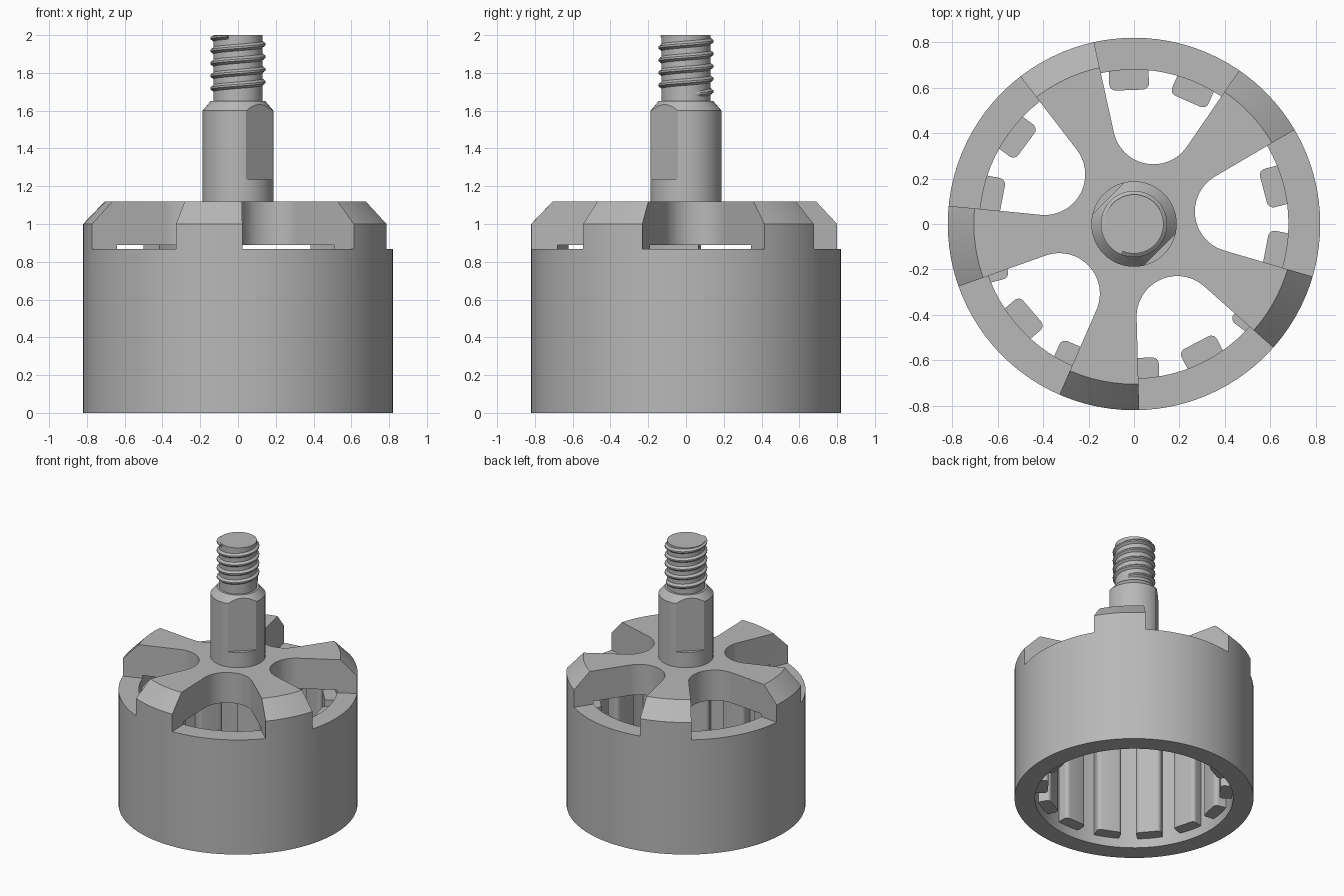
import bpy, bmesh, math
from mathutils import Matrix

cube = bpy.data.objects.get("Cube")
if cube:
    bpy.data.objects.remove(cube, do_unlink=True)

grey = bpy.data.materials.new("satin grey")
grey.use_nodes = True
COLOR = (0.48, 0.48, 0.48, 1)
grey.diffuse_color = COLOR
grey.node_tree.nodes["Principled BSDF"].inputs["Base Color"].default_value = COLOR


def finish(bm, name):
    """Turn a bmesh into a named object."""
    bmesh.ops.recalc_face_normals(bm, faces=bm.faces)
    mesh = bpy.data.meshes.new(name)
    bm.to_mesh(mesh)
    bm.free()
    mesh.materials.append(grey)
    obj = bpy.data.objects.new(name, mesh)
    bpy.context.collection.objects.link(obj)
    return obj


def lathe(name, profile, steps):
    """Spin an open (radius, z) profile that starts and ends on the axis."""
    bm = bmesh.new()
    verts = [bm.verts.new((r, 0, z)) for r, z in profile]
    edges = [bm.edges.new(pair) for pair in zip(verts, verts[1:])]
    bmesh.ops.spin(bm, geom=verts + edges, cent=(0, 0, 0), axis=(0, 0, 1),
                   angle=math.tau, steps=steps)
    bmesh.ops.remove_doubles(bm, verts=bm.verts, dist=1e-5)
    return finish(bm, name)


def prisms(name, outline, z0, z1, angles):
    """Extrude an outline and repeat it, turned about z, at each angle."""
    bm = bmesh.new()
    for a in angles:
        turn = Matrix.Rotation(math.radians(a), 4, "Z")
        low = [bm.verts.new((x, y, z0)) for x, y in outline]
        high = [bm.verts.new((x, y, z1)) for x, y in outline]
        bm.faces.new(low)
        bm.faces.new(high)
        for i in range(len(outline)):
            j = (i + 1) % len(outline)
            bm.faces.new((low[i], low[j], high[j], high[i]))
        bmesh.ops.transform(bm, matrix=turn, verts=low + high)
    return finish(bm, name)


def select(obj):
    bpy.ops.object.select_all(action="DESELECT")
    obj.select_set(True)
    bpy.context.view_layer.objects.active = obj


def cut(obj, cutter):
    mod = obj.modifiers.new("cut", "BOOLEAN")
    mod.operation = "DIFFERENCE"
    mod.solver = "EXACT"
    mod.object = cutter
    select(obj)
    bpy.ops.object.modifier_apply(modifier=mod.name)
    bpy.data.objects.remove(cutter, do_unlink=True)


def smooth(obj):
    select(obj)
    bpy.ops.object.shade_smooth_by_angle(angle=math.radians(25))


# Bell: open-bottomed cup with a bevelled, thick top plate
bell = lathe("rotor_bell", [(0, 0.89), (0.68, 0.89), (0.68, 0), (0.82, 0),
                            (0.82, 1.0), (0.705, 1.12), (0, 1.12)], 96)

# Five radial slots with round inner ends leave the spokes
half = math.radians(23.4)
center, rad = 0.45, 0.45 * math.sin(half)
slot = [(math.cos(half), -math.sin(half)), (math.cos(half), math.sin(half))]
for i in range(25):
    a = math.pi / 2 + half + (math.pi - 2 * half) * i / 24
    slot.append((center + rad * math.cos(a), rad * math.sin(a)))
cut(bell, prisms("slot_cutter", slot, 0.868, 1.3, [7 + 72 * i for i in range(5)]))
smooth(bell)

# Magnets: bars with rounded inner corners around the inside wall
w, r_in, c = 0.0875, 0.59, 0.028
corner = [(r_in + c - c * math.cos(math.radians(t)),
           w - c + c * math.sin(math.radians(t))) for t in range(0, 91, 15)]
bar = corner + [(0.70, w), (0.70, -w)] + [(x, -y) for x, y in reversed(corner)]
magnets = prisms("magnets", bar, 0.07, 0.80, [92 + 360 * i / 14 for i in range(14)])
smooth(magnets)

# Shaft: thick lower part, bevelled shoulder, thin threaded core
shaft = lathe("shaft", [(0, 1.0), (0.188, 1.0), (0.188, 1.60), (0.145, 1.65),
                        (0.13, 1.65), (0.13, 2.0), (0, 2.0)], 64)

# Two opposite wrench flats
flat = [(0.16, -0.3), (0.4, -0.3), (0.4, 0.3), (0.16, 0.3)]
cut(shaft, prisms("flat_cutter", flat, 1.235, 1.75, [-45, 135]))
smooth(shaft)

# Thread: right-handed helical ridge, clipped flat at the shaft's end
PITCH, START, STEPS = 0.0665, 1.685, 48
ridge = [(0.122, -0.024), (0.146, -0.005), (0.146, 0.005), (0.122, 0.024)]
bm = bmesh.new()
rings = []
for i in range(int(STEPS * 4.7) + 1):
    a = math.tau * i / STEPS
    z = START + PITCH * i / STEPS
    grow = min(1, i / 8)
    ring = []
    for r, dz in ridge:
        rr = 0.122 + (r - 0.122) * grow
        ring.append(bm.verts.new((rr * math.cos(a), rr * math.sin(a),
                                  min(z + dz, 1.999))))
    rings.append(ring)
for p, q in zip(rings, rings[1:]):
    for k in range(4):
        n = (k + 1) % 4
        bm.faces.new((p[k], p[n], q[n], q[k]))
bm.faces.new(rings[0])
bm.faces.new(rings[-1])
smooth(finish(bm, "shaft_thread"))
